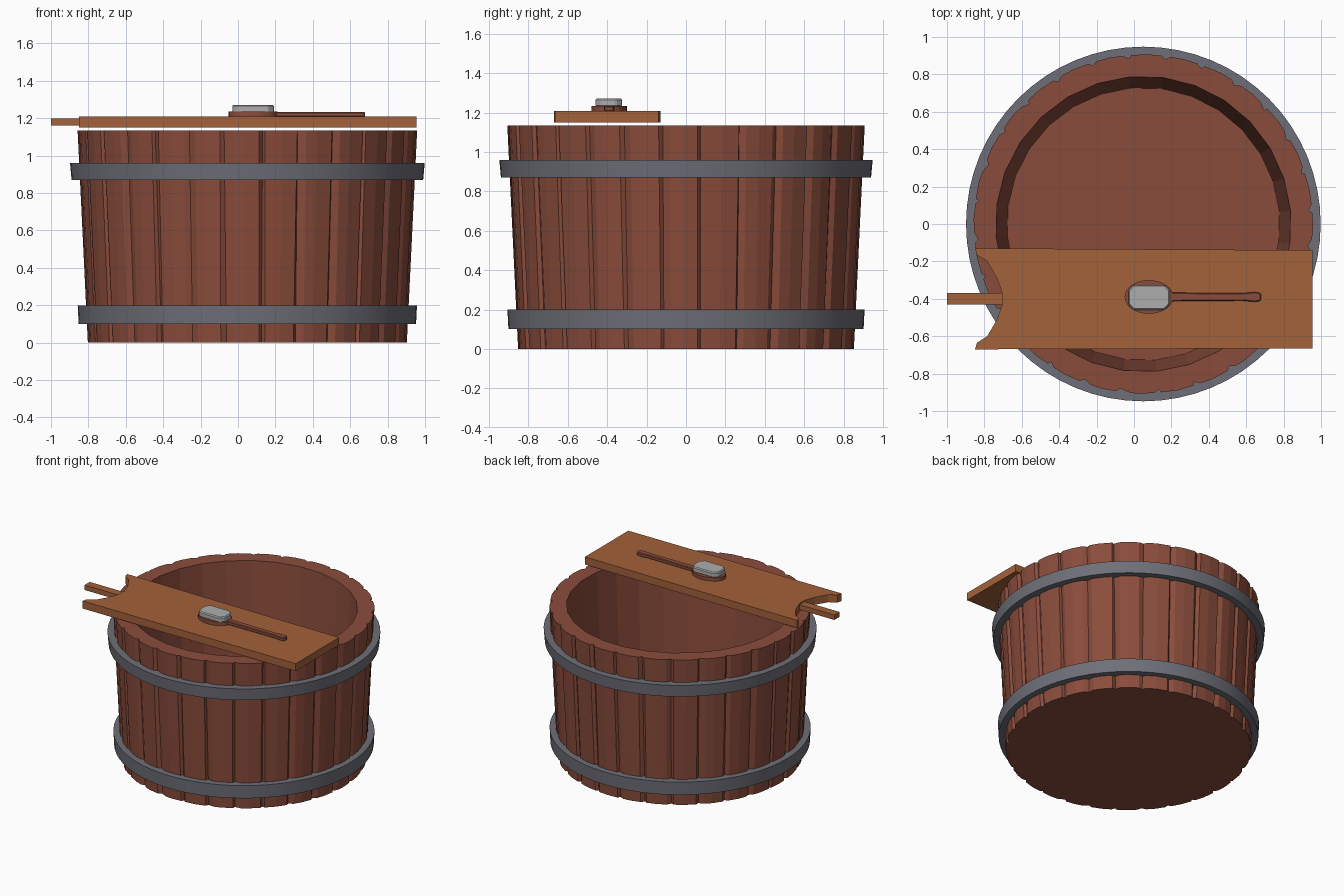
import bpy, bmesh, math, random

random.seed(4)
if "Cube" in bpy.data.objects:
    bpy.data.objects.remove(bpy.data.objects["Cube"])

CX = 0.05        # tub axis
STAVES = 28


def material(name, rgb):
    m = bpy.data.materials.new(name)
    m.use_nodes = True
    m.diffuse_color = (*rgb, 1)
    m.node_tree.nodes["Principled BSDF"].inputs["Base Color"].default_value = (*rgb, 1)
    return m


red_wood = material("red brown wood", (0.255, 0.073, 0.045))
plank_wood = material("light brown wood", (0.365, 0.122, 0.042))
iron = material("dark iron", (0.156, 0.159, 0.188))
pale = material("pale grey", (0.42, 0.42, 0.42))


def finish(name, bm, mat, smooth=False):
    bmesh.ops.recalc_face_normals(bm, faces=bm.faces)
    me = bpy.data.meshes.new(name)
    bm.to_mesh(me)
    bm.free()
    me.materials.append(mat)
    ob = bpy.data.objects.new(name, me)
    bpy.context.collection.objects.link(ob)
    if smooth:
        bpy.ops.object.select_all(action="DESELECT")
        bpy.context.view_layer.objects.active = ob
        ob.select_set(True)
        bpy.ops.object.shade_smooth_by_angle(angle=math.radians(30))
    return ob


def slab(name, outline, z0, z1, mat, bevel=0):
    """Extrude a flat outline from z0 up to z1."""
    bm = bmesh.new()
    face = bm.faces.new([bm.verts.new((x, y, z0)) for x, y in outline])
    up = bmesh.ops.extrude_face_region(bm, geom=[face])["geom"]
    for v in up:
        if isinstance(v, bmesh.types.BMVert):
            v.co.z = z1
    ob = finish(name, bm, mat)
    if bevel:
        mod = ob.modifiers.new("soft_edge", "BEVEL")
        mod.width, mod.segments = bevel, 1
    return ob


def polar(bm, r, a, z):
    return bm.verts.new((CX + r * math.cos(a), r * math.sin(a), z))


# Tub wall: staves with a shallow notch at every joint
bm = bmesh.new()
step = 2 * math.pi / STAVES
bottom, top, inner_top, inner_low = [], [], [], []
for i in range(STAVES):
    a = i * step + step * 0.4
    for lo, hi, dr in ((0, 0, 0.018), (0.08, 0.22, 0), (0.5, 0.5, -0.003), (0.82, 0.94, 0)):
        f = random.uniform(lo, hi)
        g = f + random.uniform(-0.03, 0.03)
        bottom.append(polar(bm, 0.85 - dr, a + f * step, 0))
        top.append(polar(bm, 0.905 - dr, a + g * step, 1.135))
    inner_top.append(polar(bm, 0.79, a, 1.135))
    inner_low.append(polar(bm, 0.73, a, 0.08))
n = len(top)
for k in range(n):
    j = (k + 1) % n
    bm.faces.new((bottom[k], bottom[j], top[j], top[k]))
for i in range(STAVES):
    j = (i + 1) % STAVES
    rim = [top[(4 * i + k) % n] for k in range(5)]
    bm.faces.new(rim + [inner_top[j], inner_top[i]])
    bm.faces.new((inner_top[i], inner_top[j], inner_low[j], inner_low[i]))
bm.faces.new(inner_low)
bm.faces.new(bottom)
finish("tub_staves", bm, red_wood)


# Iron hoops
def hoop(name, z0, z1, r0, r1, inner, segments=64):
    bm = bmesh.new()
    section = ((r0, z0), (r1, z1), (inner, z1), (inner, z0))
    rows = [[polar(bm, r, 2 * math.pi * s / segments, z) for r, z in section]
            for s in range(segments)]
    for s in range(segments):
        p, q = rows[s], rows[(s + 1) % segments]
        for k in range(4):
            m = (k + 1) % 4
            bm.faces.new((p[k], q[k], q[m], p[m]))
    finish(name, bm, iron, True)


hoop("lower_hoop", 0.10, 0.20, 0.902, 0.907, 0.83)
hoop("upper_hoop", 0.87, 0.96, 0.94, 0.948, 0.86)

# Plank across the rim, forked at one end with a tongue
MID = -0.40
notch = [(-0.85, 0.27), (-0.84, 0.235), (-0.785, 0.20), (-0.735, 0.115), (-0.705, 0.032)]
fork = [(x, MID + y) for x, y in notch] + [(x, MID - y) for x, y in reversed(notch)]
slab("plank", fork + [(0.955, -0.665), (0.955, -0.14)], 1.15, 1.208, plank_wood)
slab("plank_tongue", [(-1, -0.43), (-0.69, -0.43), (-0.69, -0.368), (-1, -0.368)],
     1.16, 1.198, plank_wood)

# Scrubbing brush: oval head, slim handle and pale pad
oval = [(0.08 + 0.13 * math.cos(t * math.pi / 16), -0.39 + 0.09 * math.sin(t * math.pi / 16))
        for t in range(32)]
slab("brush_head", oval, 1.207, 1.235, red_wood)
half = [(0.17, 0.045), (0.21, 0.023), (0.58, 0.02), (0.64, 0.026), (0.67, 0.024), (0.68, 0.014)]
slab("brush_handle", [(x, -0.39 + y) for x, y in half] +
     [(x, -0.39 - y) for x, y in reversed(half)], 1.207, 1.234, red_wood, 0.005)
c = 0.03
x0, x1, y0, y1 = -0.03, 0.192, -0.46, -0.325
pad = [(x0 + c, y0), (x1 - c, y0), (x1, y0 + c), (x1, y1 - c),
       (x1 - c, y1), (x0 + c, y1), (x0, y1 - c), (x0, y0 + c)]
slab("brush_pad", pad, 1.23, 1.272, pale, 0.007)
